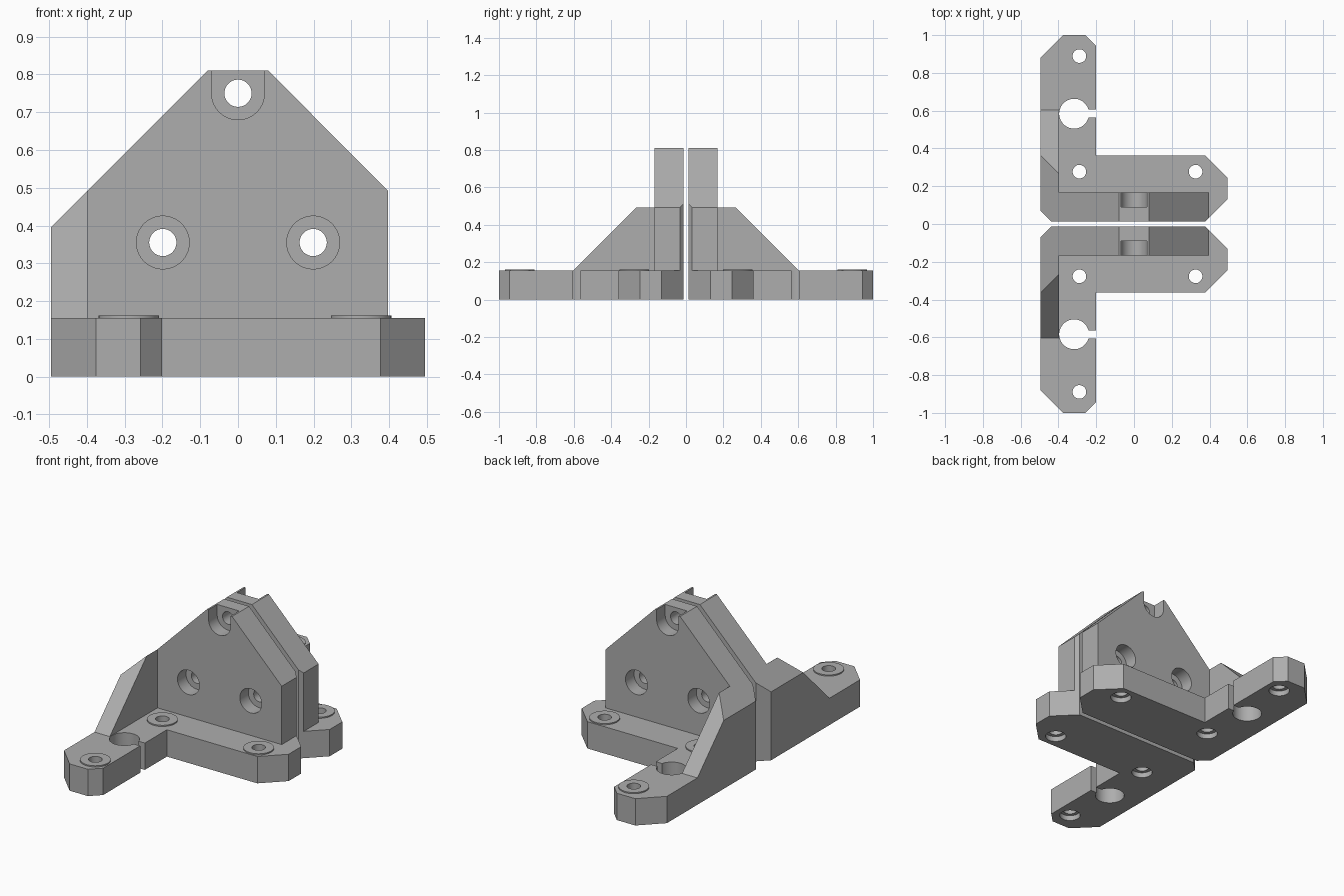
import bpy, bmesh, math
from mathutils import Vector

if "Cube" in bpy.data.objects:
    bpy.data.objects.remove(bpy.data.objects["Cube"])

grey = bpy.data.materials.new("plain grey")
grey.use_nodes = True
grey.diffuse_color = (0.42, 0.42, 0.42, 1)
grey.node_tree.nodes["Principled BSDF"].inputs["Base Color"].default_value = (0.42, 0.42, 0.42, 1)

BASE_TOP = 0.155
SCREWS = [(-0.289, 0.889), (-0.289, 0.277), (0.326, 0.277)]   # base holes (x, y)
BOLTS = [(-0.199, 0.355), (0.199, 0.355), (0, 0.75)]          # wall holes (x, z)


def prism(name, points, axis, low, high):
    """Extrude a 2D outline along one axis."""
    place = {"z": lambda a, b, c: (a, b, c),
             "y": lambda a, b, c: (a, c, b),
             "x": lambda a, b, c: (c, a, b)}[axis]
    bm = bmesh.new()
    face = bm.faces.new([bm.verts.new(place(a, b, low)) for a, b in points])
    new = bmesh.ops.extrude_face_region(bm, geom=[face])["geom"]
    shift = Vector(place(0, 0, high - low))
    bmesh.ops.translate(bm, vec=shift, verts=[g for g in new if isinstance(g, bmesh.types.BMVert)])
    bmesh.ops.recalc_face_normals(bm, faces=bm.faces)
    mesh = bpy.data.meshes.new(name)
    bm.to_mesh(mesh)
    bm.free()
    mesh.materials.append(grey)
    obj = bpy.data.objects.new(name, mesh)
    bpy.context.collection.objects.link(obj)
    return obj


def disc(x, y, radius, sides=48):
    turn = 2 * math.pi / sides
    return [(x + radius * math.cos((i + 0.5) * turn), y + radius * math.sin((i + 0.5) * turn))
            for i in range(sides)]


def rect(a0, b0, a1, b1):
    return [(a0, b0), (a1, b0), (a1, b1), (a0, b1)]


def combine(target, tool, operation):
    mod = target.modifiers.new("shape", "BOOLEAN")
    mod.operation, mod.solver, mod.object = operation, "EXACT", tool
    bpy.context.view_layer.objects.active = target
    bpy.ops.object.modifier_apply(modifier=mod.name)
    bpy.data.objects.remove(tool)


def build_bracket(name, s):
    """One bracket; s is the side of the centre plane it lies on."""
    def flip(points):
        return [(x, s * y) for x, y in points]

    # L-shaped foot with clipped corners
    outline = flip([(-0.495, 0.07), (-0.437, 0.013), (0.377, 0.013), (0.495, 0.13),
                    (0.495, 0.245), (0.377, 0.362), (-0.201, 0.362), (-0.201, 0.943),
                    (-0.2585, 1), (-0.376, 1), (-0.495, 0.881)])
    body = prism(name, outline, "z", 0, BASE_TOP)

    # Upright wall and its triangular side brace
    profile = [(-0.52, 0.05), (0.397, 0.05), (0.397, 0.492), (0.08, 0.81),
               (-0.08, 0.81), (-0.52, 0.37)]
    upright = prism("wall", profile, "y", 0, s * 0.168)
    brace = prism("brace", flip_side([(0, 0.05), (0.603, 0.05), (0.603, BASE_TOP),
                                      (0.266, 0.492), (0, 0.492)], s), "x", -0.52, -0.397)
    combine(brace, prism("roof", profile, "y", s * -0.1, s * 0.8), "INTERSECT")
    combine(upright, brace, "UNION")
    combine(upright, prism("trim", outline, "z", -0.1, 0.9), "INTERSECT")
    combine(body, upright, "UNION")

    # Raised pads around the foot screws, then holes with recesses beneath
    for x, y in SCREWS:
        combine(body, prism("pad", disc(x, s * y, 0.08), "z", 0.1, 0.162), "UNION")
    for x, y in SCREWS:
        combine(body, prism("hole", disc(x, s * y, 0.036), "z", -0.1, 0.3), "DIFFERENCE")
        combine(body, prism("recess", disc(x, s * y, 0.056), "z", -0.1, 0.03), "DIFFERENCE")

    # Rod hole with a slot to the inner edge
    combine(body, prism("rod_hole", disc(-0.317, s * 0.584, 0.079), "z", -0.1, 0.3), "DIFFERENCE")
    combine(body, prism("slot", flip(rect(-0.3, 0.563, -0.1, 0.605)), "z", -0.1, 0.3), "DIFFERENCE")

    # Counterbored wall bolts; the top one opens upward
    for x, z in BOLTS:
        combine(body, prism("bolt", disc(x, z, 0.036), "y", s * -0.1, s * 0.3), "DIFFERENCE")
        combine(body, prism("bore", disc(x, z, 0.07), "y", s * 0.09, s * 0.22), "DIFFERENCE")
    combine(body, prism("notch", rect(-0.07, 0.75, 0.07, 0.9), "y", s * 0.09, s * 0.22), "DIFFERENCE")

    bpy.ops.object.select_all(action="DESELECT")
    body.select_set(True)
    bpy.context.view_layer.objects.active = body
    bpy.ops.object.shade_smooth_by_angle(angle=math.radians(30))


def flip_side(points, s):
    return [(s * y, z) for y, z in points]


build_bracket("front_bracket", -1)
build_bracket("back_bracket", 1)
